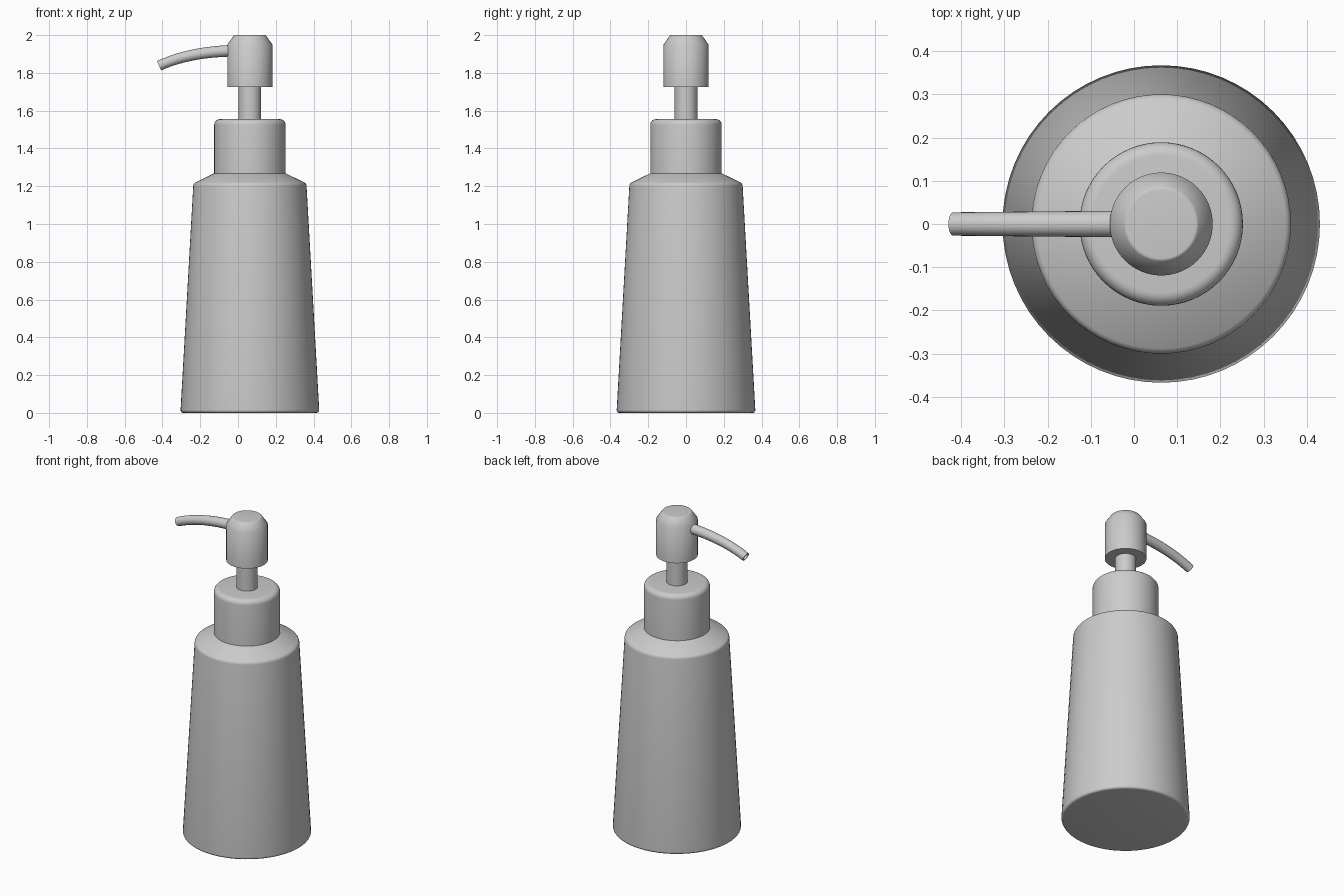
import bpy, bmesh, math
from mathutils import Vector

if "Cube" in bpy.data.objects:
    bpy.data.objects.remove(bpy.data.objects["Cube"])

CX = 0.063   # pump axis
SEG = 64


def finish(name, bm, angle=35):
    bmesh.ops.recalc_face_normals(bm, faces=bm.faces[:])
    me = bpy.data.meshes.new(name)
    bm.to_mesh(me)
    bm.free()
    ob = bpy.data.objects.new(name, me)
    bpy.context.collection.objects.link(ob)
    bpy.ops.object.select_all(action='DESELECT')
    ob.select_set(True)
    bpy.context.view_layer.objects.active = ob
    bpy.ops.object.shade_smooth_by_angle(angle=math.radians(angle))
    return ob


def skin(bm, rings):
    n = len(rings[0])
    for a, b in zip(rings, rings[1:]):
        for i in range(n):
            j = (i + 1) % n
            bm.faces.new((a[i], a[j], b[j], b[i]))
    bm.faces.new(rings[0])
    bm.faces.new(rings[-1])


def lathe(name, profile):
    """Closed solid of revolution from (radius, z) points."""
    bm = bmesh.new()
    rings = [[bm.verts.new((CX + r * math.cos(2 * math.pi * i / SEG),
                            r * math.sin(2 * math.pi * i / SEG), z))
              for i in range(SEG)] for r, z in profile]
    skin(bm, rings)
    return finish(name, bm)


def fillet(r, z, rad, a0, a1, n=5):
    """Arc of profile points around centre (r, z), angles in degrees."""
    return [(r + rad * math.cos(math.radians(a0 + (a1 - a0) * k / n)),
             z + rad * math.sin(math.radians(a0 + (a1 - a0) * k / n)))
            for k in range(n + 1)]


# Tapered bottle with sloping shoulder
lathe("bottle", [(0.352, 0.0)] + fillet(0.352, 0.015, 0.015, -70, 3)
      + fillet(0.277, 1.2, 0.023, 3, 62) + [(0.19, 1.268), (0.17, 1.275)])

# Screw collar with rounded top
lathe("collar", [(0.189, 1.262)] + fillet(0.159, 1.525, 0.03, 0, 90, 6))

# Pump stem and chamfered press head
lathe("pump_stem", [(0.06, 1.54), (0.06, 1.74)])
lathe("pump_head", [(0.119, 1.725), (0.119, 1.95)]
      + fillet(0.079, 1.99, 0.01, 45, 90, 3))

# Curved spout with a recessed opening
p = [Vector(c) for c in ((0.0, 0, 1.918), (-0.14, 0, 1.915),
                         (-0.28, 0, 1.90), (-0.418, 0, 1.838))]
bm = bmesh.new()
rings = []


def spout_ring(t, r):
    u = 1 - t
    c = p[0]*u**3 + p[1]*3*u*u*t + p[2]*3*u*t*t + p[3]*t**3
    d = ((p[1]-p[0])*u*u + (p[2]-p[1])*2*u*t + (p[3]-p[2])*t*t).normalized()
    side = Vector((0, 1, 0))
    up = d.cross(side)
    rings.append([bm.verts.new(c + side * r * math.cos(a) + up * r * math.sin(a))
                  for a in (2 * math.pi * i / 24 for i in range(24))])


for k in range(17):
    spout_ring(k / 16, 0.031 - 0.004 * k / 16)
spout_ring(1.0, 0.019)
spout_ring(0.85, 0.019)
skin(bm, rings)
finish("spout", bm)
